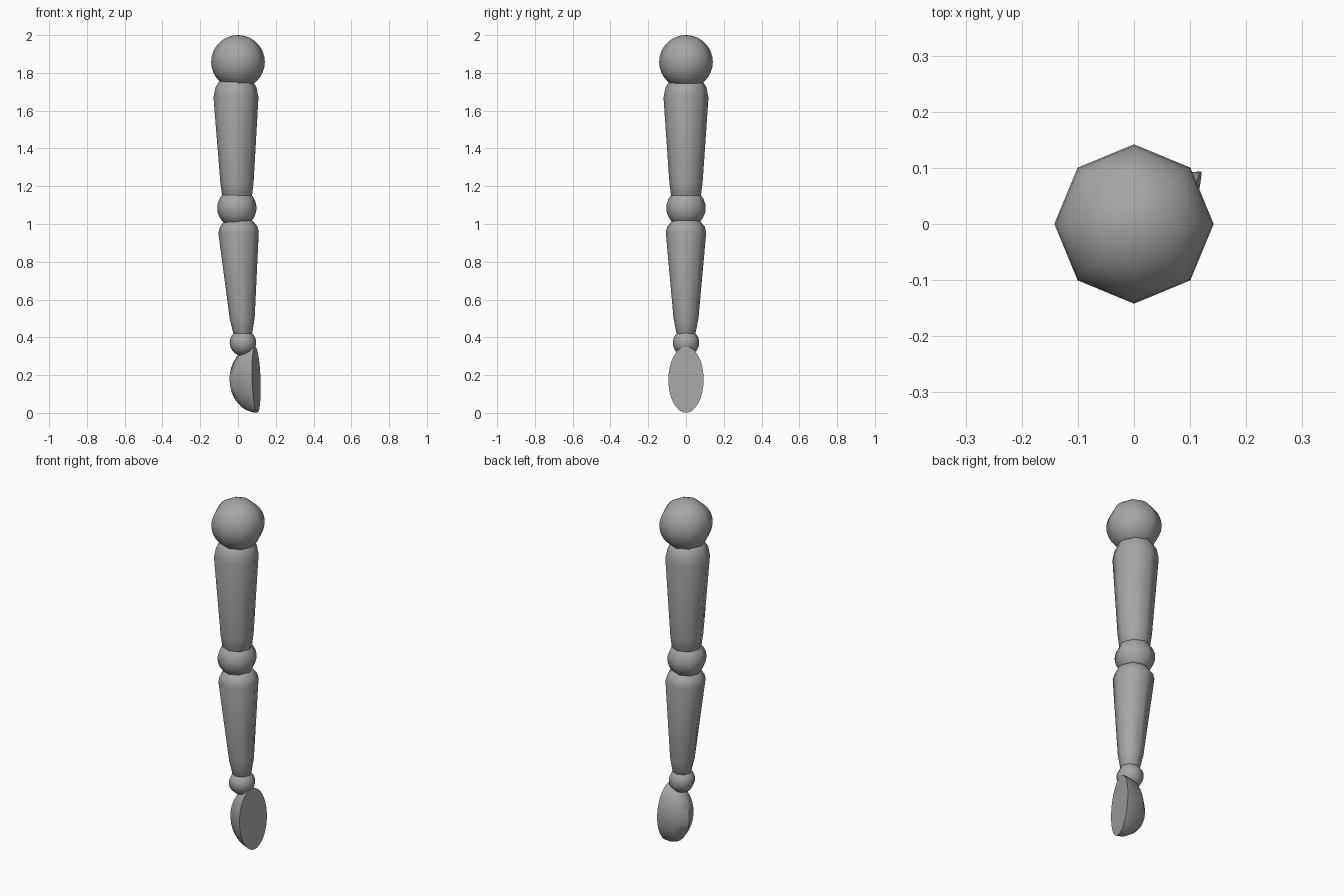
import bpy
import bmesh
from math import radians, atan2
from mathutils import Matrix, Vector

cube = bpy.data.objects.get("Cube")
if cube:
    bpy.data.objects.remove(cube)

SIDES = 8
RINGS = 16

grey = bpy.data.materials.new("plain grey")
grey.use_nodes = True
grey.diffuse_color = (0.38, 0.38, 0.38, 1)
grey.node_tree.nodes["Principled BSDF"].inputs["Base Color"].default_value = grey.diffuse_color


def finish(name, bm, matrix):
    """Turn a bmesh into a placed, smooth-shaded object."""
    bmesh.ops.recalc_face_normals(bm, faces=bm.faces)
    bm.transform(matrix)
    mesh = bpy.data.meshes.new(name)
    bm.to_mesh(mesh)
    bm.free()
    mesh.materials.append(grey)
    obj = bpy.data.objects.new(name, mesh)
    bpy.context.collection.objects.link(obj)
    bpy.ops.object.select_all(action='DESELECT')
    obj.select_set(True)
    bpy.context.view_layer.objects.active = obj
    bpy.ops.object.shade_smooth_by_angle(angle=radians(60))
    return obj


def ball(name, x, z, radius):
    bm = bmesh.new()
    bmesh.ops.create_uvsphere(bm, u_segments=SIDES, v_segments=RINGS, radius=radius)
    return finish(name, bm, Matrix.Translation((x, 0, z)))


def limb(name, profile, x_top, x_bottom):
    """Eight-sided tapered segment from (radius, z) pairs, leaning sideways."""
    top, bottom = profile[0][1], profile[-1][1]
    middle = (top + bottom) / 2
    bm = bmesh.new()
    rings = []
    for radius, z in profile:
        ring = [bm.verts.new(Matrix.Rotation(radians(360 * i / SIDES), 3, 'Z')
                             @ Vector((radius, 0, z - middle))) for i in range(SIDES)]
        rings.append(ring)
    for a, b in zip(rings, rings[1:]):
        for i in range(SIDES):
            j = (i + 1) % SIDES
            bm.faces.new((a[i], a[j], b[j], b[i]))
    bm.faces.new(rings[0])
    bm.faces.new(rings[-1])
    lean = Matrix.Rotation(atan2(x_top - x_bottom, top - bottom), 4, 'Y')
    place = Matrix.Translation(((x_top + x_bottom) / 2, 0, middle))
    return finish(name, bm, place @ lean)


# Joints
ball("top_joint", 0, 1.858, 0.142)
ball("middle_joint", -0.006, 1.085, 0.104)
ball("lower_joint", 0.026, 0.372, 0.07)

# Tapered segments
limb("upper_segment", [(0.05, 1.78), (0.088, 1.755), (0.108, 1.725), (0.119, 1.67),
                       (0.088, 1.22), (0.079, 1.15), (0.05, 1.11)], -0.012, -0.004)
limb("lower_segment", [(0.05, 1.03), (0.08, 1.01), (0.1, 0.985), (0.107, 0.955),
                       (0.066, 0.5), (0.05, 0.42), (0.03, 0.39)], 0.0, 0.027)

# Half ellipsoid end with a flat outer face
bm = bmesh.new()
bmesh.ops.create_uvsphere(bm, u_segments=SIDES, v_segments=RINGS, radius=1)
cut = bmesh.ops.bisect_plane(bm, geom=bm.verts[:] + bm.edges[:] + bm.faces[:], dist=0.001,
                             plane_co=(0, 0, 0), plane_no=(1, 0, 0), clear_outer=True)
bmesh.ops.holes_fill(bm, edges=[e for e in bm.edges if e.is_boundary])
finish("foot", bm, Matrix.Translation((0.097, 0, 0.176))
       @ Matrix.Rotation(radians(-2), 4, 'Y') @ Matrix.Rotation(radians(-13.5), 4, 'Z')
       @ Matrix.Diagonal((0.146, 0.096, 0.175, 1)))
